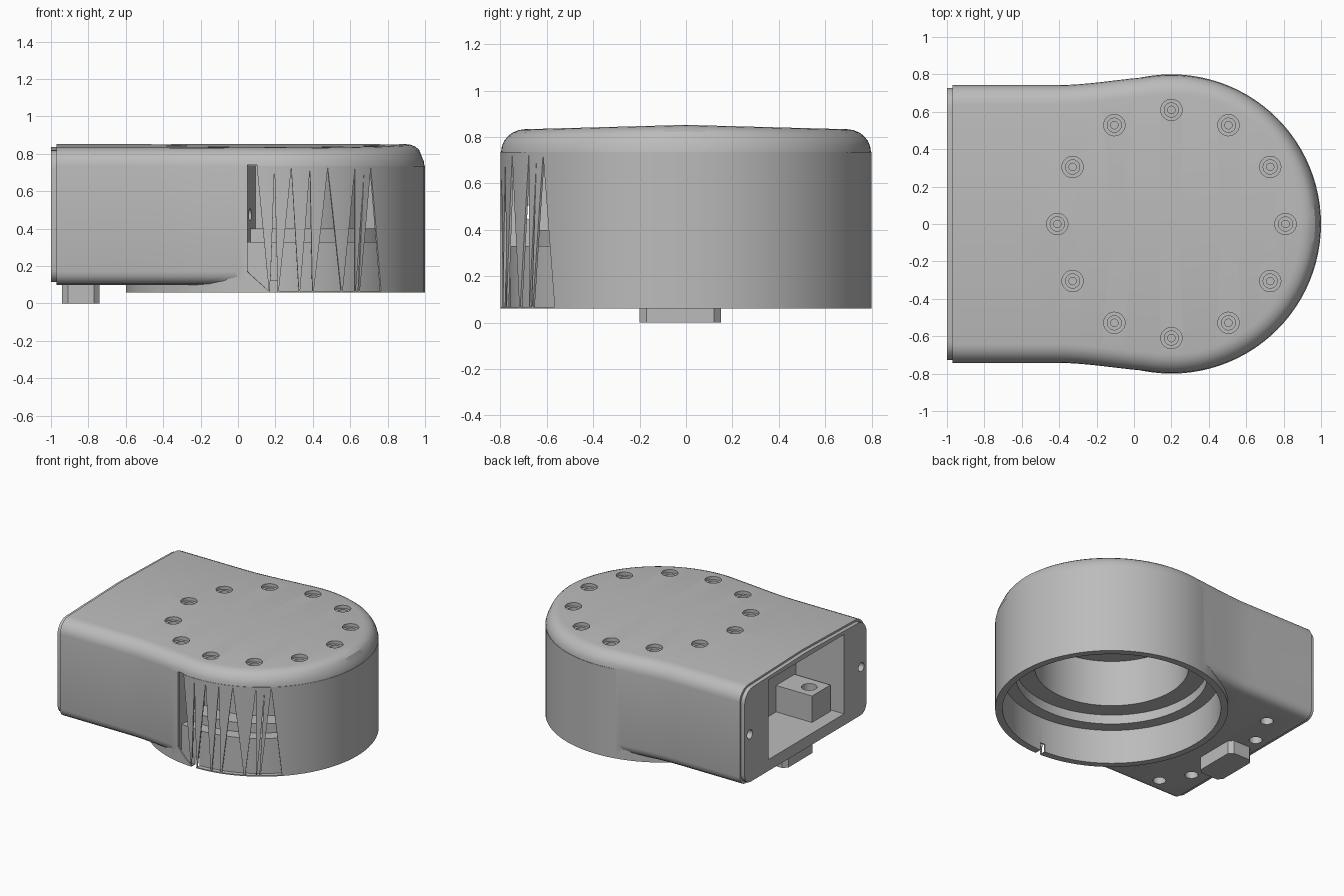
import bpy, bmesh, math
from mathutils import Vector

cube = bpy.data.objects.get("Cube")
if cube:
    bpy.data.objects.remove(cube, do_unlink=True)

grey = bpy.data.materials.new("plain grey")
grey.use_nodes = True
grey.diffuse_color = (0.5, 0.5, 0.5, 1)
grey.node_tree.nodes["Principled BSDF"].inputs["Base Color"].default_value = (0.5, 0.5, 0.5, 1)

CX, R = 0.2, 0.8          # centre and radius of the round end


def finish(bm, name):
    bmesh.ops.recalc_face_normals(bm, faces=bm.faces)
    mesh = bpy.data.meshes.new(name)
    bm.to_mesh(mesh)
    bm.free()
    ob = bpy.data.objects.new(name, mesh)
    bpy.context.collection.objects.link(ob)
    mesh.materials.append(grey)
    return ob


def prism(name, low, high):
    """Solid between two matching polygons."""
    bm = bmesh.new()
    a, b = [[bm.verts.new(p) for p in ring] for ring in (low, high)]
    bm.faces.new(a)
    bm.faces.new(b)
    n = len(a)
    for i in range(n):
        j = (i + 1) % n
        bm.faces.new((a[i], a[j], b[j], b[i]))
    return finish(bm, name)


def plan_prism(name, plan, z0, z1):
    return prism(name, [(x, y, z0) for x, y in plan], [(x, y, z1) for x, y in plan])


def box(name, x0, x1, y0, y1, z0, z1):
    return plan_prism(name, [(x0, y0), (x1, y0), (x1, y1), (x0, y1)], z0, z1)


def cylinder(name, x, y, r, z0, z1, n=32):
    angles = [2 * math.pi * i / n for i in range(n)]
    return plan_prism(name, [(x + r * math.cos(t), y + r * math.sin(t)) for t in angles], z0, z1)


def cross_hole(name, y, z, r, x0, x1, n=20):
    ring = [(y + r * math.cos(2 * math.pi * i / n), z + r * math.sin(2 * math.pi * i / n)) for i in range(n)]
    return prism(name, [(x0, *p) for p in ring], [(x1, *p) for p in ring])


def polar(r, angle, z):
    return (CX + r * math.cos(angle), r * math.sin(angle), z)


def sector(name, profile, start, end, steps):
    """Sweep a radius-height profile through part of a turn."""
    bm = bmesh.new()
    rings = []
    for i in range(steps + 1):
        t = math.radians(start + (end - start) * i / steps)
        rings.append([bm.verts.new(polar(r, t, z)) for r, z in profile])
    bm.faces.new(rings[0])
    bm.faces.new(rings[-1])
    n = len(profile)
    for a, b in zip(rings, rings[1:]):
        for i in range(n):
            j = (i + 1) % n
            bm.faces.new((a[i], a[j], b[j], b[i]))
    return finish(bm, name)


def shell(name, half, rings):
    """Solid with a mirrored outline, stacked inset rings and a crowned top."""
    n = len(half)
    normals = []
    for i in range(n):
        a, b = Vector(half[max(i - 1, 0)]), Vector(half[min(i + 1, n - 1)])
        d = (b - a).normalized()
        normals.append(Vector((-d.y, d.x)))
    round_end = half[-1][1] == 0
    if round_end:
        normals[-1] = Vector((1, 0))
    bm = bmesh.new()

    def vert(x, y, z):
        crown = 0.02 * max(0, 1 - abs(y) / 0.745) if z > 0.8 else 0
        return bm.verts.new((x, y, z + crown))

    loops = []
    for inset, z in rings:
        pts = [Vector(p) - q * inset for p, q in zip(half, normals)]
        up = [vert(p.x, p.y, z) for p in pts]
        if round_end:
            down = [vert(p.x, -p.y, z) for p in pts[:-1]] + [up[-1]]
        else:
            down = [vert(p.x, -p.y, z) for p in pts]
        mid = vert(half[0][0], 0, z)
        end = None if round_end else vert(half[-1][0], 0, z)
        loop = [mid] + up + ([] if round_end else [end]) + (down[-2::-1] if round_end else down[::-1])
        loops.append((loop, up, down, mid, end, z, pts))
    for a, b in zip(loops, loops[1:]):
        m = len(a[0])
        for i in range(m):
            j = (i + 1) % m
            bm.faces.new((a[0][i], a[0][j], b[0][j], b[0][i]))
    for loop, up, down, mid, end, z, pts in (loops[0], loops[-1]):
        mids = [mid] + [vert(p.x, 0, z) for p in pts[1:-1]] + [up[-1] if round_end else end]
        for i in range(n - 1):
            for side in (up, down):
                corners = [side[i], side[i + 1], mids[i + 1], mids[i]]
                bm.faces.new(list(dict.fromkeys(corners)))
    return finish(bm, name)


def combine(target, tool, operation="DIFFERENCE"):
    tool.hide_render = True
    mod = target.modifiers.new("join", "BOOLEAN")
    mod.operation, mod.solver, mod.object = operation, "EXACT", tool
    bpy.context.view_layer.objects.active = target
    bpy.ops.object.modifier_apply(modifier=mod.name)
    bpy.data.objects.remove(tool, do_unlink=True)


# Outline of the housing: straight sides swelling into the round end
half = [(-0.97, 0.742), (-0.7, 0.742)]
for i in range(9):
    s = i / 8
    half.append((-0.42 + 0.47 * s, 0.742 + 0.042 * s * s * (2 - s)))
for i in range(37):
    t = math.radians(97.5 * (1 - i / 36))
    half.append((CX + 0.797 * math.cos(t), 0.797 * math.sin(t) if i < 36 else 0))

rings = [(0.07 * (1 - math.sin(t)), 0.17 - 0.07 * math.cos(t))
         for t in [math.pi / 8 * k for k in range(5)]]
rings += [(0.1 * (1 - math.cos(t)), 0.735 + 0.097 * math.sin(t))
          for t in [math.pi / 12 * k for k in range(7)]]
housing = shell("housing", half, rings)

# End flange and round skirt
flange_rings = [(i + 0.014, z + (0.014 if z < 0.4 else -0.014)) for i, z in rings]
combine(housing, shell("end_flange", [(-1, 0.742), (-0.9, 0.742)], flange_rings), "UNION")
combine(housing, cylinder("skirt", CX, 0, R, 0.06, 0.735, 96), "UNION")

# Stepped bore open at the bottom
for r, z in ((0.75, 0.32), (0.66, 0.39), (0.53, 0.74)):
    combine(housing, cylinder("bore", CX, 0, r, -0.1, z, 72))

# Rectangular cavity with its drilled block
combine(housing, box("cavity", -1.1, -0.6, -0.46, 0.44, 0.2, 0.8))
combine(housing, box("inner_block", -0.9, -0.58, -0.44, -0.22, 0.15, 0.4), "UNION")
combine(housing, cylinder("block_hole", -0.8, -0.33, 0.055, 0.25, 0.5, 24))

# Hollow behind the front wall, following the bore
hollow = [(0.76, 0.065), (0.79, 0.065), (0.79, 0.735), (0.54, 0.735),
          (0.54, 0.4), (0.67, 0.4), (0.67, 0.33), (0.76, 0.33)]
combine(housing, sector("hollow", hollow, -101.5, -36, 28))

# Tapered slits in the front wall
slits = [[(0.05, 0.74), (0.1, 0.74), (0.165, 0.068), (0.05, 0.17)]]
for peak, left, right in ((0.195, 0.172, 0.212), (0.285, 0.218, 0.325), (0.385, 0.332, 0.398),
                          (0.48, 0.405, 0.552), (0.625, 0.56, 0.625), (0.675, 0.63, 0.645),
                          (0.71, 0.652, 0.765)):
    slits.append([(peak, 0.725), (right, 0.068), (left, 0.068)])
for slit in slits:
    inner, outer = [[polar(r, -math.acos((x - CX) / R), z) for x, z in slit] for r in (0.783, 0.83)]
    combine(housing, prism("slit", inner, outer))
combine(housing, box("rim_notch", 0.17, 0.21, -0.9, -0.7, 0.03, 0.12))

# Ring of stepped screw holes in the top
for i in range(12):
    t = math.radians(30 * i)
    x, y, _ = polar(0.61, t, 0)
    top = 0.832 + 0.02 * (1 - abs(y) / 0.745)
    for r, depth in ((0.057, 0.025), (0.038, 0.05), (0.02, 0.08)):
        combine(housing, cylinder("screw_hole", x, y, r, top - depth, 0.95, 24))

# Flange screw holes and underside holes
combine(housing, cross_hole("flange_hole", -0.665, 0.475, 0.033, -1.1, 0.1))
combine(housing, cross_hole("flange_hole", 0.665, 0.475, 0.033, -1.1, -0.8))
for x, y in ((-0.77, 0.5), (-0.88, 0.25), (-0.85, -0.4), (-0.73, -0.6)):
    combine(housing, cylinder("base_hole", x, y, 0.045, 0, 0.18, 24))

# Tab under the flange end
tab = plan_prism("bottom_tab", [(-0.94, -0.17), (-0.91, -0.2), (-0.77, -0.2), (-0.74, -0.17),
                                (-0.74, 0.12), (-0.77, 0.15), (-0.91, 0.15), (-0.94, 0.12)], 0, 0.11)

# Smooth the curved walls, keep edges sharp
bpy.context.view_layer.update()
bpy.context.view_layer.objects.active = housing
housing.select_set(True)
bpy.ops.object.shade_smooth_by_angle(angle=math.radians(30))
